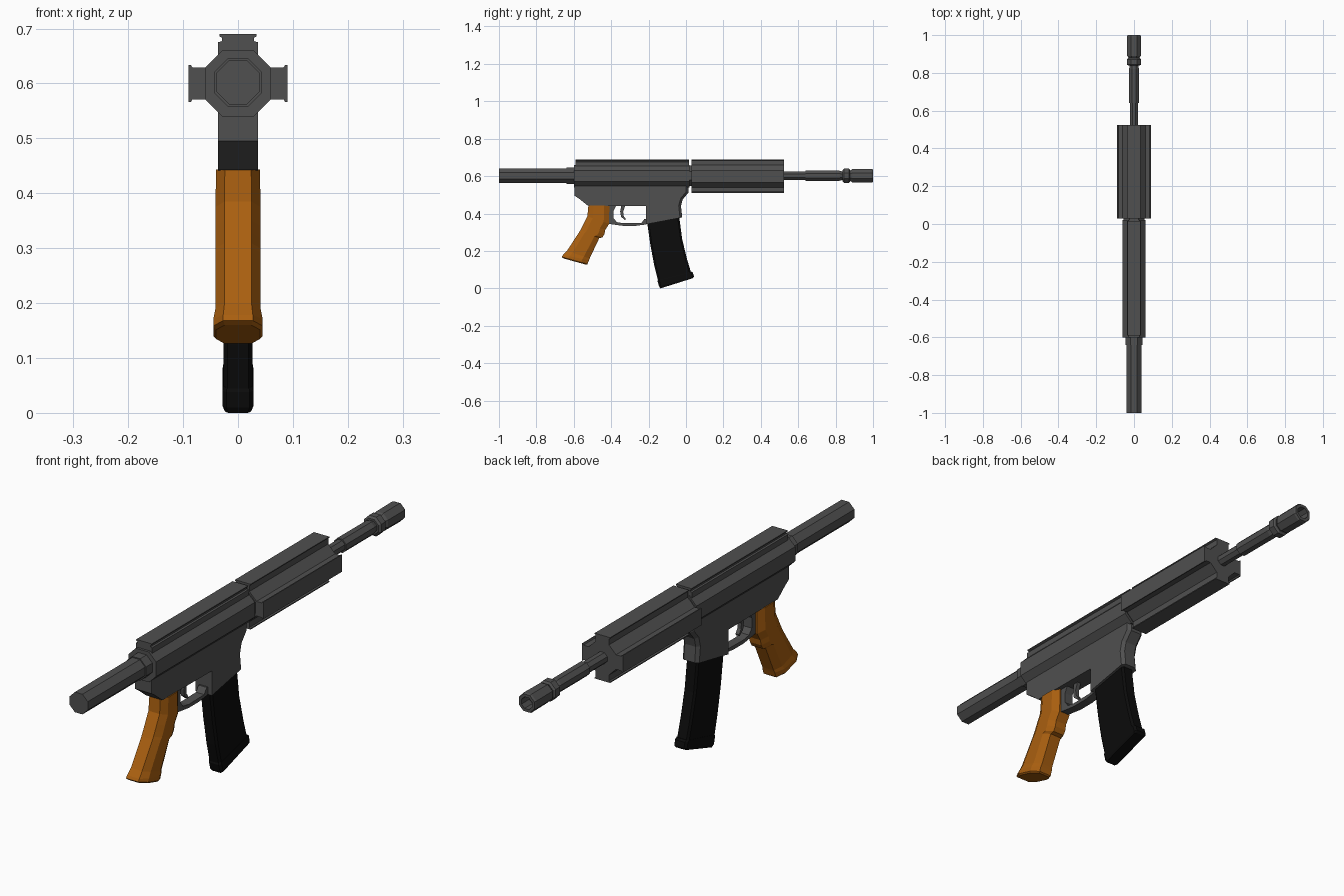
import bpy, bmesh, math

if "Cube" in bpy.data.objects:
    bpy.data.objects.remove(bpy.data.objects["Cube"])


def material(name, rgb):
    m = bpy.data.materials.new(name)
    m.diffuse_color = (*rgb, 1)
    m.use_nodes = True
    m.node_tree.nodes["Principled BSDF"].inputs["Base Color"].default_value = m.diffuse_color
    return m


GREY = material("gunmetal grey", (0.08, 0.08, 0.08))
BLACK = material("matte black", (0.0035, 0.0035, 0.0035))
WOOD = material("orange wood", (0.40, 0.115, 0.005))


def finish(name, bm, mat):
    bmesh.ops.recalc_face_normals(bm, faces=bm.faces)
    me = bpy.data.meshes.new(name)
    bm.to_mesh(me)
    bm.free()
    me.materials.append(mat)
    ob = bpy.data.objects.new(name, me)
    bpy.context.collection.objects.link(ob)
    return ob


def skin(bm, rings):
    """Join rings of points with quads and cap both ends."""
    vs = [[bm.verts.new(p) for p in r] for r in rings]
    n = len(vs[0])
    for a, b in zip(vs, vs[1:]):
        for i in range(n):
            j = (i + 1) % n
            bm.faces.new((a[i], a[j], b[j], b[i]))
    bm.faces.new(vs[0])
    bm.faces.new(vs[-1])


def side_prism(name, profile, w, mat):
    """Extrude a (y, z) profile across x."""
    bm = bmesh.new()
    skin(bm, [[(x, y, z) for y, z in profile] for x in (-w, w)])
    return finish(name, bm, mat)


def long_prism(name, section, y0, y1, mat):
    """Extrude an (x, z) section along y."""
    bm = bmesh.new()
    skin(bm, [[(x, y, z) for x, z in section] for y in (y0, y1)])
    return finish(name, bm, mat)


def octagon_turned(name, stations, mat):
    """Eight-sided tube along y from (y, apothem) stations."""
    bm = bmesh.new()
    rings = []
    for y, a in stations:
        r = a / math.cos(math.pi / 8)
        rings.append([(r * math.cos(t), y, 0.602 + r * math.sin(t))
                      for t in (math.pi / 8 + k * math.pi / 4 for k in range(8))])
    skin(bm, rings)
    return finish(name, bm, mat)


def loft(name, stations, flat, cut, mat):
    """Chamfered sections between a front and a back point: (fy, fz, by, bz, half width)."""
    bm = bmesh.new()
    rings = []
    for fy, fz, by, bz, w in stations:
        sec = [(flat, 0), (1, cut), (1, 1 - cut), (flat, 1),
               (-flat, 1), (-1, 1 - cut), (-1, cut), (-flat, 0)]
        rings.append([(s * w, fy + (by - fy) * t, fz + (bz - fz) * t) for s, t in sec])
    skin(bm, rings)
    return finish(name, bm, mat)


# Buffer tube and collar at the back
octagon_turned("buffer_tube", [(-1.0, 0.040), (-0.58, 0.040)], GREY)
octagon_turned("tube_collar", [(-0.64, 0.044), (-0.58, 0.044)], GREY)

# Upper receiver: octagonal body with a rail on top
body = [(0.029, 0.06), (0.06, 0.029), (0.06, -0.029), (0.029, -0.06)]
body += [(-x, z) for x, z in reversed(body)]
long_prism("upper_receiver", [(x, 0.6 + z) for x, z in body], -0.60, 0.02, GREY)
rail = [(0.036, 0.645), (0.036, 0.675), (0.029, 0.677), (0.029, 0.683),
        (0.034, 0.686), (0.034, 0.69)]
rail += [(-x, z) for x, z in reversed(rail)]
long_prism("receiver_rail", rail, -0.59, 0.015, GREY)

# Handguard: the same rail arm repeated on four sides
arm = [(0.029, 0.06), (0.029, 0.083), (0.034, 0.086), (0.034, 0.09)]
arm += [(-x, z) for x, z in reversed(arm)]
section = []
for k in range(4):
    c, s = (1, 0, -1, 0)[k], (0, 1, 0, -1)[k]
    section += [(c * x - s * z, 0.6 + s * x + c * z) for x, z in arm]
long_prism("handguard", section, 0.03, 0.525, GREY)
octagon_turned("handguard_joint", [(0.01, 0.055), (0.04, 0.055)], GREY)

# Barrel, gas ring and hollow muzzle
octagon_turned("barrel", [(0.50, 0.022), (0.64, 0.022), (0.64, 0.027), (0.82, 0.027),
                          (0.835, 0.023), (0.90, 0.023)], GREY)
octagon_turned("barrel_ring", [(0.838, 0.030), (0.845, 0.038), (0.872, 0.038),
                               (0.878, 0.030)], GREY)
octagon_turned("muzzle", [(0.878, 0.028), (0.89, 0.036), (0.992, 0.037), (1.0, 0.034),
                          (1.0, 0.023), (0.95, 0.023)], GREY)

# Lower receiver with the magazine well, front corners chamfered
lower = side_prism("lower_receiver", [
    (-0.595, 0.56), (-0.595, 0.495), (-0.57, 0.478), (-0.525, 0.442), (-0.215, 0.440),
    (-0.215, 0.342), (-0.02, 0.379), (-0.027, 0.44), (-0.018, 0.475),
    (0.013, 0.512), (0.013, 0.56)], 0.036, GREY)
bm = bmesh.new()
bm.from_mesh(lower.data)
front = [e for e in bm.edges if all(v.co.y > -0.03 for v in e.verts)
         and e.verts[0].co.x * e.verts[1].co.x > 0]
bmesh.ops.bevel(bm, geom=front, offset=0.012, segments=1, affect='EDGES')
bm.to_mesh(lower.data)
bm.free()

# Trigger guard and trigger
side_prism("trigger_guard", [
    (-0.412, 0.45), (-0.412, 0.345), (-0.395, 0.342), (-0.335, 0.334), (-0.27, 0.334),
    (-0.21, 0.342), (-0.21, 0.372), (-0.222, 0.372), (-0.238, 0.350), (-0.335, 0.348),
    (-0.370, 0.354), (-0.387, 0.375), (-0.387, 0.415), (-0.37, 0.45)], 0.018, GREY)
side_prism("trigger", [
    (-0.345, 0.45), (-0.352, 0.41), (-0.347, 0.382), (-0.325, 0.364), (-0.322, 0.371),
    (-0.334, 0.388), (-0.336, 0.41), (-0.322, 0.45)], 0.008, GREY)

# Wooden pistol grip with finger bump and flared butt
loft("grip", [
    (-0.410, 0.443, -0.522, 0.443, 0.040),
    (-0.411, 0.345, -0.527, 0.385, 0.041),
    (-0.432, 0.312, -0.545, 0.350, 0.041),
    (-0.436, 0.290, -0.556, 0.328, 0.041),
    (-0.447, 0.272, -0.566, 0.309, 0.041),
    (-0.464, 0.268, -0.571, 0.300, 0.041),
    (-0.515, 0.160, -0.637, 0.200, 0.041),
    (-0.519, 0.150, -0.658, 0.178, 0.045),
    (-0.526, 0.130, -0.664, 0.168, 0.045),
    (-0.532, 0.126, -0.655, 0.160, 0.040)], 0.6, 0.25, WOOD)

# Curved magazine and its base plate
loft("magazine", [
    (-0.042, 0.42, -0.21, 0.39, 0.026),
    (-0.035, 0.372, -0.205, 0.335, 0.026),
    (-0.020, 0.260, -0.190, 0.230, 0.026),
    (0.006, 0.155, -0.170, 0.123, 0.026),
    (0.030, 0.075, -0.147, 0.030, 0.026)], 0.75, 0.05, BLACK)
loft("magazine_base", [
    (0.028, 0.090, -0.150, 0.046, 0.027),
    (0.037, 0.084, -0.152, 0.038, 0.028),
    (0.043, 0.062, -0.144, 0.010, 0.028),
    (0.036, 0.054, -0.136, 0.0, 0.024)], 0.75, 0.05, BLACK)
